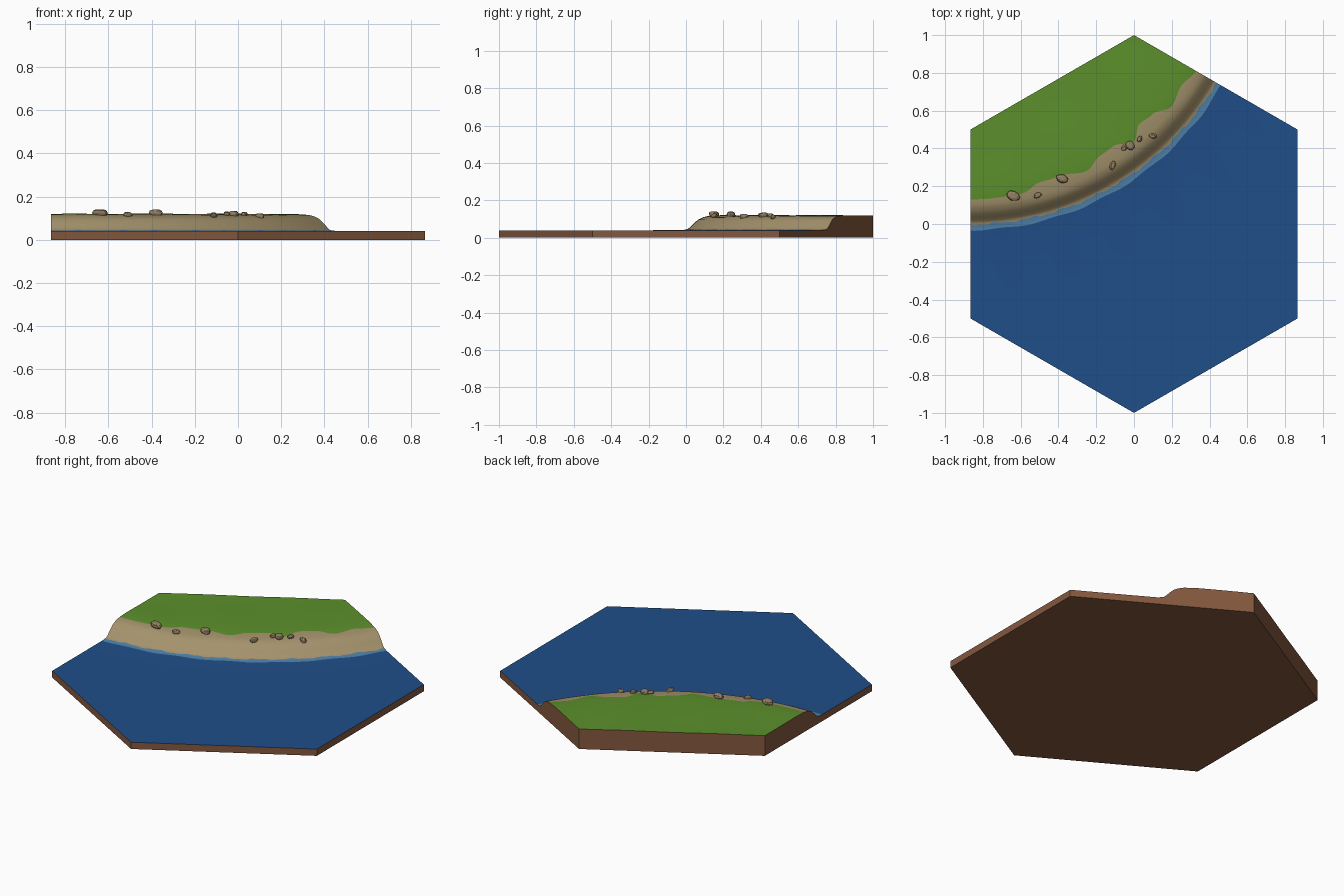
import bpy, bmesh, math, random
from mathutils import Vector

if "Cube" in bpy.data.objects:
    bpy.data.objects.remove(bpy.data.objects["Cube"])

random.seed(4)

def material(name, rgb):
    m = bpy.data.materials.new(name)
    m.diffuse_color = (*[(c / 255 / 12.92 if c < 10 else ((c / 255 + .055) / 1.055) ** 2.4) for c in rgb], 1)
    m.use_nodes = True
    m.node_tree.nodes["Principled BSDF"].inputs["Base Color"].default_value = m.diffuse_color
    return m

grass = material("grass green", (92, 144, 44))
sand = material("sand", (164, 146, 108))
shallow = material("shallow water", (80, 130, 170))
water = material("deep water", (32, 78, 136))
soil = material("soil brown", (132, 88, 62))
stone = material("stone", (146, 128, 98))

H = math.sqrt(3) / 2
# Wavy grass edge: (degrees around the corner of the coast arc, radius)
EDGE = [(-4, 1.37), (0, 1.37), (11.6, 1.366), (16, 1.331), (21.4, 1.334), (26.8, 1.366), (31, 1.33),
        (35, 1.325), (39, 1.372), (42.7, 1.32), (46.4, 1.332), (50.5, 1.38), (55.4, 1.355), (60, 1.38), (64, 1.38)]
# Bank profile: (radius, height)
BANK = [(0, .12), (1.34, .12), (1.38, .116), (1.41, .109), (1.435, .097), (1.455, .08), (1.475, .06),
        (1.49, .047), (1.505, .0425), (1.54, .04), (9, .04)]

def interp(table, x, smooth=False):
    for (x0, y0), (x1, y1) in zip(table, table[1:]):
        if x <= x1:
            f = (x - x0) / (x1 - x0)
            if smooth:
                f = f * f * (3 - 2 * f)
            return y0 + (y1 - y0) * f

def height(x, y):
    r = math.hypot(x + H, 1.5 - y)
    z = interp(BANK, r)
    if r < 1.42:
        z += .0015 * math.sin(9 * x + 2) * math.sin(11 * y)
    return z

# Hexagonal tile: a coast surface swept around an arc, trimmed to the hexagon
bm = bmesh.new()
FIXED = [1.395, 1.41, 1.423, 1.435, 1.445, 1.455, 1.465, 1.475, 1.483, 1.49, 1.502, 1.536, 1.7, 2.1, 2.8]
rows = []
N = 100
for i in range(N + 1):
    deg = -3 + 66 * i / N
    t = math.radians(deg)
    e = interp(EDGE, deg, True)
    shore = 1.502 + .004 * math.sin(deg * .9) + .003 * math.sin(deg * 2.3)
    foam = 1.532 + .004 * math.sin(deg * .6 + 1)
    radii = [.8 + (e - .8) * k / 8 for k in range(9)] + FIXED
    radii[19], radii[20] = shore, foam
    row = []
    for r in radii:
        x, y = -H + r * math.sin(t), 1.5 - r * math.cos(t)
        row.append(bm.verts.new((x, y, height(x, y))))
    rows.append(row)
for a, b in zip(rows, rows[1:]):
    for j in range(len(a) - 1):
        f = bm.faces.new((a[j], a[j + 1], b[j + 1], b[j]))
        f.material_index = 0 if j < 8 else 1 if j < 19 else 2 if j < 20 else 3
        f.smooth = True
for k in range(6):
    n = Vector((math.cos(k * math.pi / 3), math.sin(k * math.pi / 3), 0))
    bmesh.ops.bisect_plane(bm, geom=bm.verts[:] + bm.edges[:] + bm.faces[:], dist=1e-5,
                           plane_co=n * H, plane_no=n, clear_outer=True)
# Soil walls and underside
rim = [e for e in bm.edges if e.is_boundary]
new = bmesh.ops.extrude_edge_only(bm, edges=rim)["geom"]
for v in new:
    if isinstance(v, bmesh.types.BMVert):
        v.co.z = 0
for f in new:
    if isinstance(f, bmesh.types.BMFace):
        f.material_index, f.smooth = 4, False
low = [e for e in bm.edges if e.is_boundary]
for f in bmesh.ops.edgeloop_fill(bm, edges=low)["faces"]:
    f.material_index, f.smooth = 4, False
bmesh.ops.recalc_face_normals(bm, faces=bm.faces[:])
for e in bm.edges:
    if len(e.link_faces) == 2 and e.calc_face_angle() > math.radians(40):
        e.smooth = False
me = bpy.data.meshes.new("coast_tile")
bm.to_mesh(me)
bm.free()
for m in (grass, sand, shallow, water, soil):
    me.materials.append(m)
bpy.context.collection.objects.link(bpy.data.objects.new("coast_tile", me))

# Rocks along the bank: x, y, half length, half width, turn in degrees
ROCKS = [(-.64, .15, .037, .026, -25), (-.51, .152, .022, .015, 25), (-.38, .24, .034, .023, -15),
         (-.113, .31, .024, .015, 70), (-.052, .402, .018, .014, 60), (-.02, .415, .028, .022, -50),
         (.03, .45, .018, .013, 60), (.1, .466, .022, .013, -10)]
for i, (x, y, a, b, turn) in enumerate(ROCKS):
    bm = bmesh.new()
    bmesh.ops.create_icosphere(bm, subdivisions=2, radius=1)
    for v in bm.verts:
        v.co *= random.uniform(.9, 1.08)
        v.co.z = max(-.6, min(.75, v.co.z))
    me = bpy.data.meshes.new("rock")
    bm.to_mesh(me)
    bm.free()
    me.materials.append(stone)
    ob = bpy.data.objects.new(f"rock_{i + 1}", me)
    h = .4 * a + .008
    ob.scale = (a, b, h)
    ob.rotation_euler = (0, 0, math.radians(turn))
    ob.location = (x, y, height(x, y) + .25 * h)
    bpy.context.collection.objects.link(ob)
